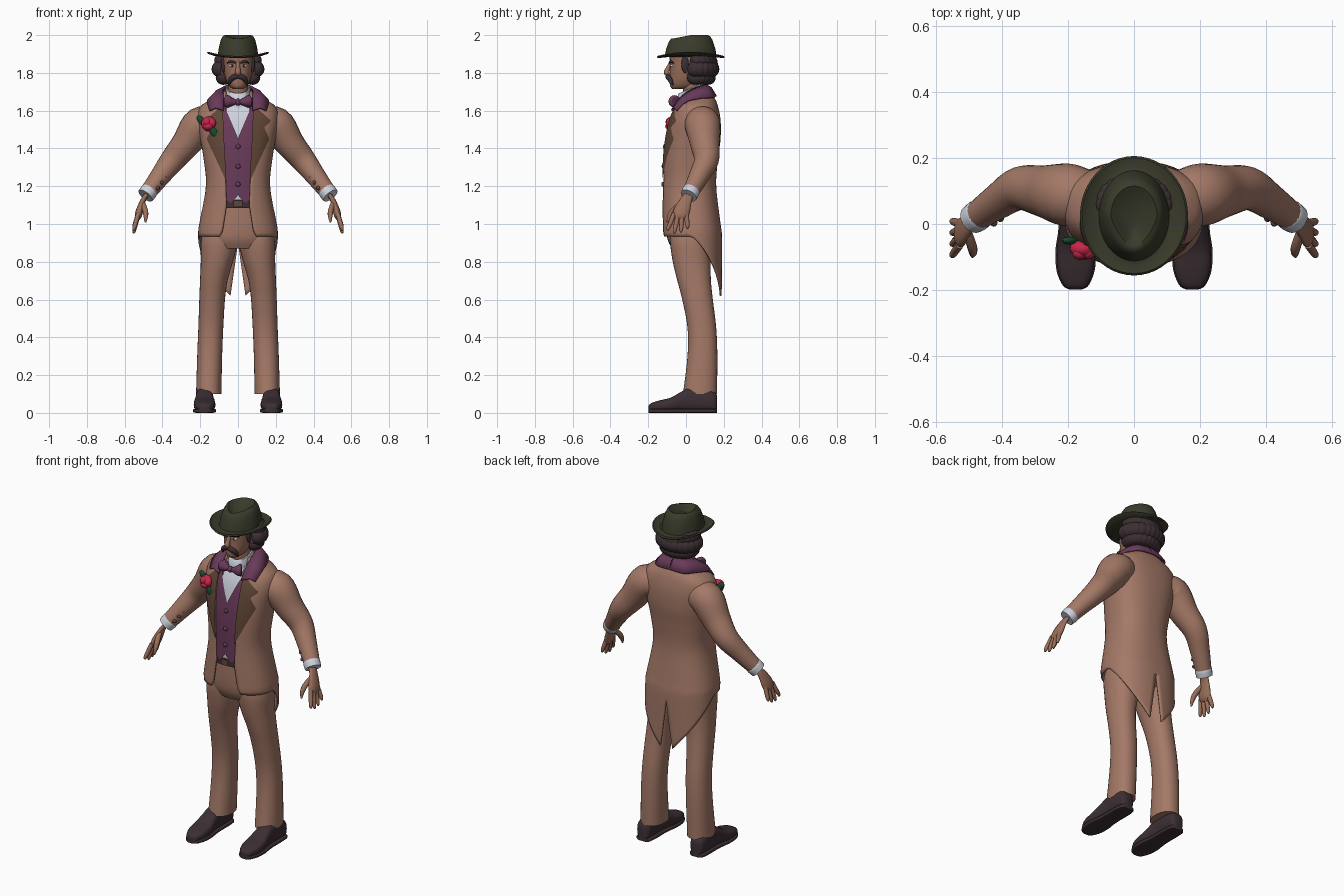
import bpy, bmesh, math
from mathutils import Vector, Matrix

if "Cube" in bpy.data.objects:
    bpy.data.objects.remove(bpy.data.objects["Cube"], do_unlink=True)


def material(name, r, g, b):
    m = bpy.data.materials.new(name)
    m.use_nodes = True
    m.diffuse_color = (r, g, b, 1)
    m.node_tree.nodes["Principled BSDF"].inputs["Base Color"].default_value = (r, g, b, 1)
    return m


SUIT = material("tan suit", .37, .19, .135)
SKIN = material("warm skin", .33, .16, .105)
PLUM = material("plum cloth", .14, .042, .10)
SHIRT = material("white shirt", .62, .64, .72)
HAT = material("olive felt", .042, .044, .024)
DARK = material("dark leather and hair", .045, .028, .034)
LAPEL = material("brown lapel", .12, .062, .038)
ROSE = material("rose red", .58, .02, .07)
LEAF = material("leaf green", .01, .07, .025)


def spline(rows, k=5):
    """Catmull-Rom smoothing of a list of number tuples."""
    p = [rows[0]] + list(rows) + [rows[-1]]
    out = []
    for a, b, c, d in zip(p, p[1:], p[2:], p[3:]):
        for i in range(k):
            t = i / k
            out.append(tuple(.5 * (2 * q + (r - o) * t + (2 * o - 5 * q + 4 * r - s) * t * t
                                   + (3 * q - o - 3 * r + s) * t ** 3)
                             for o, q, r, s in zip(a, b, c, d)))
    return out + [tuple(rows[-1])]


def at(table, z):
    """Linear lookup in rows sorted by their first number."""
    for a, b in zip(table, table[1:]):
        if z <= b[0]:
            t = max(0, (z - a[0]) / (b[0] - a[0]))
            return [u + (v - u) * t for u, v in zip(a[1:], b[1:])]
    return table[-1][1:]


def finish(name, bm, mat, mirror=False, solid=0):
    bmesh.ops.recalc_face_normals(bm, faces=bm.faces)
    me = bpy.data.meshes.new(name)
    bm.to_mesh(me)
    bm.free()
    me.materials.append(mat)
    ob = bpy.data.objects.new(name, me)
    bpy.context.collection.objects.link(ob)
    bpy.ops.object.select_all(action='DESELECT')
    ob.select_set(True)
    bpy.context.view_layer.objects.active = ob
    bpy.ops.object.shade_smooth_by_angle(angle=math.radians(50))
    if mirror:
        ob.modifiers.new("Mirror", 'MIRROR')
    if solid:
        s = ob.modifiers.new("Solidify", 'SOLIDIFY')
        s.thickness, s.offset = solid, 0
    return ob


def skin(name, rings, mat, closed=True, **kw):
    """Bridge rows of points; closed rows are capped at both ends."""
    bm = bmesh.new()
    vs = [[bm.verts.new(p) for p in r] for r in rings]
    n = len(vs[0])
    for a, b in zip(vs, vs[1:]):
        for j in range(n if closed else n - 1):
            k = (j + 1) % n
            bm.faces.new((a[j], a[k], b[k], b[j]))
    if closed:
        bm.faces.new(vs[0])
        bm.faces.new(vs[-1])
    return finish(name, bm, mat, **kw)


def power(v, n):
    return math.copysign(abs(v) ** (2 / n), v)


def oval(cx, cy, z, rx, ry, n=2.0, count=32):
    angles = [2 * math.pi * i / count for i in range(count)]
    return [(cx + rx * power(math.cos(t), n), cy + ry * power(math.sin(t), n), z) for t in angles]


def stack(name, rows, mat, n=2.2, **kw):
    """Rows of height, half width, front y, back y, centre x."""
    return skin(name, [oval(x, (f + b) / 2, z, w, (b - f) / 2, n)
                       for z, w, f, b, x in spline(rows)], mat, **kw)


def tube(name, pts, mat, squash=1, mirror=True, count=16):
    """Round tube along x, y, z, radius points."""
    pts = spline(pts)
    rings = []
    for i, (x, y, z, r) in enumerate(pts):
        t = (Vector(pts[min(i + 1, len(pts) - 1)][:3]) - Vector(pts[max(i - 1, 0)][:3])).normalized()
        s = Vector((0, 1, 0))
        s = (s - t * s.dot(t)).normalized()
        o = t.cross(s) * squash
        rings.append([Vector((x, y, z)) + r * (s * math.cos(a) + o * math.sin(a))
                      for a in (2 * math.pi * k / count for k in range(count))])
    return skin(name, rings, mat, mirror=mirror)


def blobs(name, items, mat, mirror=False, turn=0):
    """Ellipsoids given as centre and radii."""
    bm = bmesh.new()
    for loc, rad in items:
        m = Matrix.Translation(loc) @ Matrix.Rotation(turn, 4, 'Y') @ Matrix.Diagonal((*rad, 1))
        bmesh.ops.create_uvsphere(bm, u_segments=16, v_segments=10, radius=1, matrix=m)
    return finish(name, bm, mat, mirror=mirror)


# Torso profile: height, half width, front y, back y
N = 2.4
TORSO = spline([(.60, .205, -.10, .185), (.93, .206, -.122, .185), (1.0, .2, -.124, .178),
                (1.2, .165, -.122, .155), (1.35, .178, -.118, .165), (1.45, .195, -.107, .178),
                (1.55, .21, -.085, .178), (1.62, .195, -.055, .165), (1.66, .13, -.03, .15),
                (1.70, .075, -.01, .12)])


def front_y(x, z):
    w, f, b = at(TORSO, z)
    return (f + b) / 2 - (b - f) / 2 * max(0, 1 - abs(x / w) ** N) ** (1 / N)


def plate(name, rows, lift, mat, mirror=True):
    """Sheet lying on the torso front; rows of height, inner x, outer x."""
    zs = [rows[0][0] + (rows[-1][0] - rows[0][0]) * i / 40 for i in range(41)]
    grid = []
    for z in zs:
        a, b = at(rows, z)
        xs = [a + (b - a) * j / 10 for j in range(11)]
        grid.append([(x, front_y(x, z) - lift, z) for x in xs])
    return skin(name, grid, mat, closed=False, mirror=mirror)


# Tail coat, open at the front, hem falling to a split tail
OPENING = [(.93, .10), (.96, .082), (1.1, .06), (1.25, .066), (1.6, .085), (1.7, .06)]
rows = []
for i in range(45):
    row = []
    for j in range(33):
        u = j / 32
        swing = max(0, .45 + (math.pi - .45) * u - math.pi / 2) / (math.pi / 2)
        hem = .935 - .315 * swing
        z = hem + (1.70 - hem) * i / 44
        w, f, b = at(TORSO, z)
        t0 = math.asin((at(OPENING, z)[0] / w) ** (N / 2))
        t1 = math.pi - math.asin((.04 * max(0, (.9 - z) / .28) / w) ** (N / 2))
        t = t0 + (t1 - t0) * u
        row.append((w * power(abs(math.sin(t)), N), (f + b) / 2 - (b - f) / 2 * power(math.cos(t), N), z))
    rows.append(row)
skin("tail_coat", rows, SUIT, closed=False, mirror=True, solid=.01)

# Sleeves, cuffs and sleeve buttons
tube("sleeve", [(.13, .08, 1.525, .08), (.2, .088, 1.525, .095), (.275, .1, 1.425, .078),
                (.345, .108, 1.34, .066), (.41, .07, 1.255, .054), (.47, .028, 1.175, .045)], SUIT, count=24)
tube("shirt_cuff", [(.46, .035, 1.187, .038), (.47, .028, 1.175, .047), (.49, .014, 1.15, .045)], SHIRT)
blobs("sleeve_buttons", [((.385, .035, 1.25), (.011, .012, .011)),
                         ((.405, .018, 1.22), (.011, .012, .011)),
                         ((.425, .004, 1.19), (.011, .012, .011))], LAPEL, mirror=True)

# Hands
tube("palm", [(.475, .02, 1.165, .026), (.5, .002, 1.13, .03), (.518, -.018, 1.08, .042),
              (.528, -.03, 1.045, .042), (.532, -.034, 1.025, .025)], SKIN, squash=.45)
tube("thumb", [(.505, -.025, 1.11, .014), (.492, -.065, 1.075, .015), (.488, -.085, 1.045, .013),
               (.49, -.098, 1.01, .005)], SKIN, count=10)
for i, length in enumerate((.085, .1, .095, .075)):
    y, lean = -.064 + .022 * i, -.03 + .012 * i
    tube("finger_%d" % (i + 1), [(.528, y, 1.055, .012), (.54, y + lean * .5, 1.055 - length * .5, .0125),
                                 (.55, y + lean, 1.055 - length * .9, .010),
                                 (.552, y + lean, 1.05 - length, .004)], SKIN, count=10)

# Trousers
stack("trouser_seat", [(.87, .15, -.075, .12, 0), (.92, .185, -.098, .14, 0), (1.0, .185, -.106, .145, 0),
                       (1.13, .155, -.106, .13, 0)], SUIT)
stack("trouser_leg", [(.10, .067, -.016, .164, .155), (.3, .066, .008, .166, .15), (.45, .066, .008, .16, .144),
                      (.6, .068, -.02, .142, .137), (.7, .073, -.046, .132, .128), (.8, .085, -.07, .13, .112),
                      (.9, .097, -.084, .13, .1), (.96, .09, -.08, .125, .095)], SUIT, mirror=True)

# Shoes: y, half width, height
SHOE = spline([(-.198, .016, .036), (-.185, .036, .05), (-.14, .054, .065), (-.08, .057, .08),
               (-.03, .05, .108), (.02, .046, .132), (.1, .046, .132), (.15, .041, .11), (.165, .026, .09)])
skin("shoe", [[(.177 + x, y, h / 2 + .005 + z) for x, z, _ in oval(0, 0, 0, w, h / 2 - .004, 2.8)]
              for y, w, h in SHOE], DARK, mirror=True)
skin("shoe_sole", [[(.177 + x, y, .011 + z) for x, z, _ in oval(0, 0, 0, w + .004, .011, 5)]
                   for y, w, h in SHOE], DARK, mirror=True)

# Waistcoat, shirt front, belt and lapels
plate("shirt_front", [(1.1, 0, .09), (1.69, 0, .055)], -.01, SHIRT)
plate("waistcoat", [(1.115, .034, .046), (1.15, 0, .09), (1.455, 0, .1), (1.61, .066, .11), (1.67, .07, .1)], -.002, PLUM)
plate("belt", [(1.085, 0, .09), (1.13, 0, .09)], -.004, DARK)
plate("belt_buckle", [(1.09, 0, .024), (1.125, 0, .024)], .006, LAPEL)
plate("lapel", [(1.235, .062, .066), (1.45, .074, .166), (1.513, .077, .138), (1.545, .078, .176),
                (1.615, .08, .10)], .010, LAPEL)
blobs("waistcoat_buttons", [((0, front_y(0, z), z), (.013, .009, .013)) for z in (1.41, 1.305, 1.21)], PLUM)

# Plum collar around the neck
inner = spline([(0, .105, 1.735), (.06, .085, 1.73), (.078, .03, 1.71), (.076, -.03, 1.665), (.076, -.075, 1.60)])
outer = spline([(0, .158, 1.675), (.09, .145, 1.67), (.14, .075, 1.665), (.16, .005, 1.65), (.15, -.05, 1.60)])
middle = [tuple((a + b) / 2 + d for a, b, d in zip(p, q, (.005, 0, .014))) for p, q in zip(inner, outer)]
skin("coat_collar", [inner, middle, outer], PLUM, closed=False, mirror=True, solid=.012)

# Neck, shirt collar and bow tie
tube("neck", [(0, .05, 1.6, .058), (0, .04, 1.68, .054), (0, .035, 1.78, .054)], SKIN, mirror=False)
skin("shirt_collar", [[(x, y, z + .45 * (y - .03)) for x, y, _ in oval(0, .03, 0, r, r + .008)]
                      for r, z in ((.07, 1.63), (.07, 1.67), (.064, 1.72), (.058, 1.722), (.057, 1.69))], SHIRT)
tube("bow_tie", [(0, -.068, 1.645, .012), (.02, -.068, 1.646, .016), (.045, -.064, 1.648, .03),
                 (.06, -.058, 1.65, .032), (.064, -.056, 1.65, .02)], PLUM)
blobs("bow_knot", [((0, -.073, 1.645), (.015, .015, .019))], PLUM)

# Head and face
stack("head", [(1.715, .025, -.072, .0, 0), (1.73, .045, -.084, .06, 0), (1.76, .062, -.087, .1, 0),
               (1.80, .074, -.085, .13, 0), (1.85, .08, -.085, .14, 0), (1.9, .082, -.085, .14, 0),
               (1.94, .07, -.06, .12, 0)], SKIN)
tube("nose", [(0, -.078, 1.86, .009), (0, -.094, 1.825, .012), (0, -.102, 1.802, .016), (0, -.086, 1.788, .01)],
     SKIN, mirror=False)
blobs("ears", [((.082, .02, 1.815), (.012, .02, .03))], SKIN, mirror=True)
blobs("eyes", [((.032, -.073, 1.838), (.014, .011, .008))], SHIRT, mirror=True)
blobs("pupils", [((.031, -.08, 1.838), (.006, .006, .007))], DARK, mirror=True)
tube("eyebrow", [(.012, -.086, 1.852, .004), (.035, -.082, 1.86, .007), (.058, -.066, 1.853, .003)], DARK)
tube("moustache", [(0, -.094, 1.781, .011), (.022, -.094, 1.778, .014), (.041, -.082, 1.76, .012),
                   (.05, -.07, 1.735, .004)], DARK)

# Wavy hair
waves = [((0, .085, 1.84), (.1, .085, .085))]
for k in range(7):
    a = math.radians(-8 + 16.5 * k)
    for z, reach, r in ((1.865, .088, .038), (1.82, .097, .044), (1.775, .08, .038)):
        a2 = a + (z - 1.82) * 3
        waves.append(((max(0, reach * math.cos(a2)), .06 + .75 * reach * math.sin(a2), z), (r, r, r)))
blobs("hair", waves, DARK, mirror=True)
blobs("sideburns", [((.078, -.005, 1.845), (.012, .02, .045))], DARK, mirror=True)

# Hat: x radius, y radius, height, side curl, front taper
HAT_ROWS = [(.09, .11, 1.885, 0, 0), (.158, .175, 1.878, .022, 0), (.164, .181, 1.884, .024, 0),
            (.158, .175, 1.89, .022, 0), (.13, .15, 1.886, .004, 0), (.107, .137, 1.89, 0, 0),
            (.102, .13, 1.93, 0, .05), (.092, .116, 1.972, 0, .12), (.082, .104, 1.993, 0, .2),
            (.07, .09, 2.0, 0, .3), (.055, .07, 1.988, 0, .4), (.03, .04, 1.974, 0, .4)]
hat = []
for rx, ry, z, curl, taper in HAT_ROWS:
    ring = []
    for x, y, _ in oval(0, 0, 0, 1, 1, count=48):
        ahead = max(0, -y)
        ring.append((rx * x * (1 - taper * ahead), .025 + ry * y, z + curl * x * x - .06 * taper * ahead))
    hat.append(ring)
skin("fedora", hat, HAT)

# Rose on the right lapel
blobs("rose", [((-.155, -.075, 1.53), (.04, .028, .04)), ((-.14, -.085, 1.535), (.024, .022, .026)),
               ((-.165, -.088, 1.54), (.022, .02, .024)), ((-.157, -.09, 1.518), (.026, .02, .02))], ROSE)
blobs("rose_leaves", [((-.195, -.05, 1.548), (.032, .012, .018)), ((-.125, -.088, 1.485), (.036, .01, .019))],
      LEAF, turn=math.radians(50))
